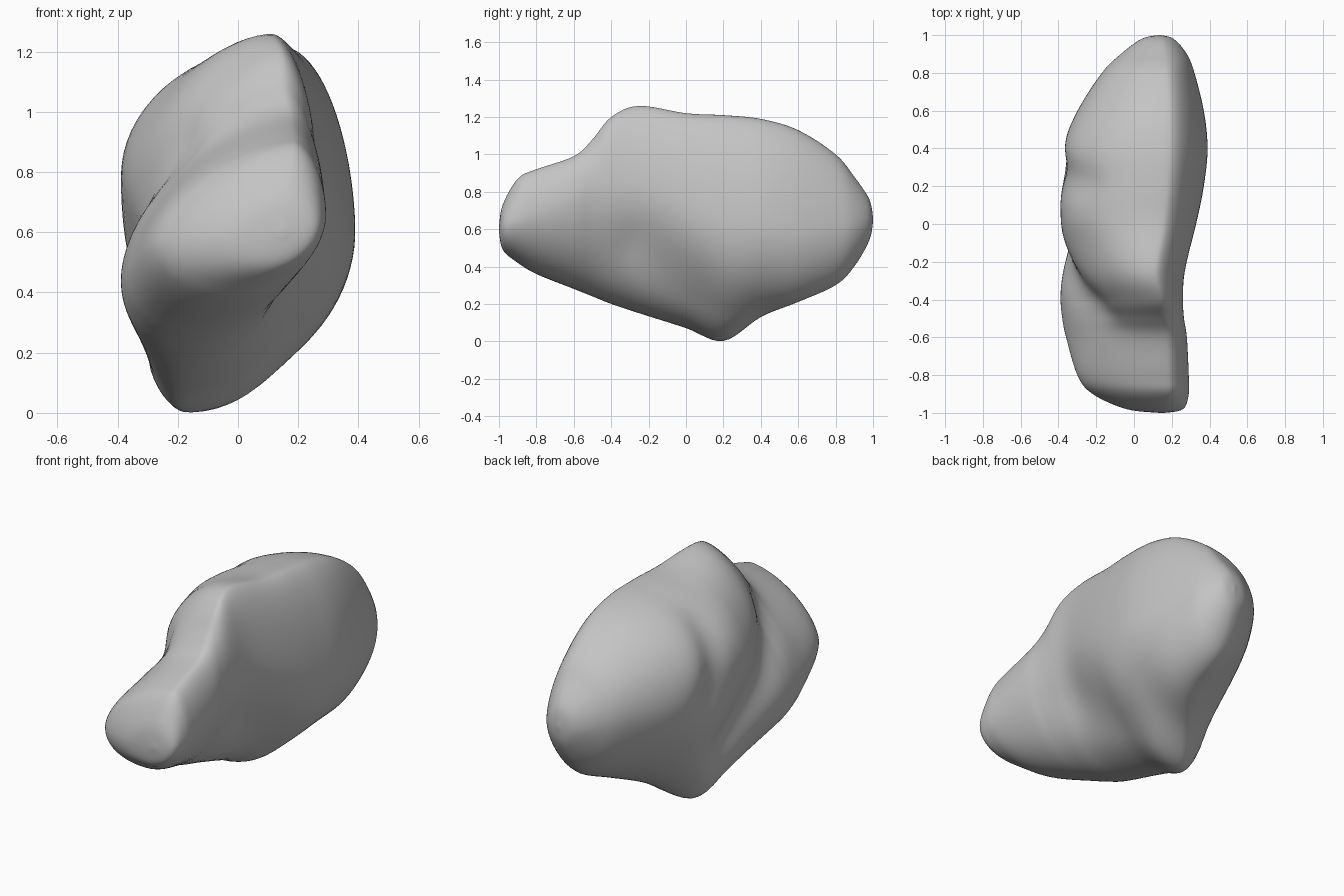
import bpy, bmesh, math
from mathutils import Vector

cube = bpy.data.objects.get("Cube")
if cube:
    bpy.data.objects.remove(cube)

SEGMENTS, STEPS = 80, 6

# Stations from front to back:
# y, left x, right x, low z, high z, crest x, keel x, left z, right z
stations = [
    (-1, .14, .16, .59, .61, .15, .15, .6, .6),
    (-.98, -.04, .26, .49, .73, .16, .1, .58, .62),
    (-.9, -.22, .29, .42, .87, .18, .02, .56, .65),
    (-.8, -.3, .29, .36, .92, .18, -.03, .55, .68),
    (-.6, -.36, .28, .28, .99, .17, -.1, .48, .75),
    (-.5, -.38, .265, .24, 1.08, .15, -.13, .45, .78),
    (-.4, -.39, .26, .2, 1.2, .14, -.15, .45, .8),
    (-.25, -.39, .27, .15, 1.26, .11, -.17, .53, .8),
    (0, -.39, .33, .07, 1.22, .15, -.18, .75, .7),
    (.2, -.39, .37, 0, 1.21, .17, -.16, .78, .62),
    (.4, -.38, .39, .13, 1.19, .18, -.02, .76, .6),
    (.6, -.3, .37, .21, 1.13, .18, .1, .72, .58),
    (.8, -.17, .32, .3, 1, .17, .12, .7, .6),
    (.9, -.07, .28, .4, .88, .16, .12, .67, .62),
    (.98, .04, .21, .54, .76, .14, .13, .65, .65),
    (1, .13, .14, .64, .66, .13, .13, .65, .65),
]

# Soft grooves: side, start (y, z), end (y, z), width, depth
grooves = [
    (-1, (-.42, .85), (.1, .35), .13, .07),
    (-1, (.22, 1.05), (.32, .7), .1, .035),
    (1, (-.25, .5), (.2, .12), .16, .04),
]


def blend(a, b, c, d, t):
    """Smooth curve from b to c."""
    return b + .5 * t * (c - a + t * (2 * a - 5 * b + 4 * c - d + t * (3 * (b - c) + d - a)))


def ramp(y, start, end):
    return max(0, min(1, (y - start) / (end - start)))


def groove_depth(side, start, end, width, depth, y, z):
    a, p = Vector(start), Vector((y, z))
    run = Vector(end) - a
    t = max(0, min(1, (p - a).dot(run) / run.length_squared))
    return -side * depth * math.exp(-((p - a - run * t).length / width) ** 2)


def ring(row):
    """Rounded section with a crest, a keel and two flanks."""
    y, left, right, low, high, crest, keel, left_z, right_z = row
    points = []
    for i in range(SEGMENTS):
        angle = math.tau * (i + .5) / SEGMENTS
        c, s = math.cos(angle), math.sin(angle)
        if s > 0:
            power = 1.8 if c > 0 else 1.6 + .5 * ramp(y, -.4, 0)
        else:
            power = 1.9 if c > 0 else 2.2 - .5 * ramp(y, 0, .3)
        mid, tip = (crest, high) if s > 0 else (keel, low)
        side, side_z = (right, right_z) if c > 0 else (left, left_z)
        x = mid + (side - mid) * abs(c) ** (2 / power)
        z = side_z + (tip - side_z) * abs(s) ** (2 / power)
        for g in grooves:
            if g[0] * c > 0:
                x += groove_depth(*g, y, z) * min(1, abs(c) * 1.5)
        points.append((x, y, z))
    return points


# Loft the body
bm = bmesh.new()
rings = []
for k in range(len(stations) - 1):
    picks = [stations[max(0, min(len(stations) - 1, k + o))] for o in (-1, 0, 1, 2)]
    for j in range(STEPS):
        row = [blend(*values, j / STEPS) for values in zip(*picks)]
        rings.append([bm.verts.new(p) for p in ring(row)])
rings.append([bm.verts.new(p) for p in ring(stations[-1])])
for a, b in zip(rings, rings[1:]):
    for i in range(SEGMENTS):
        n = (i + 1) % SEGMENTS
        bm.faces.new((a[i], a[n], b[n], b[i]))
bm.faces.new(rings[0])
bm.faces.new(rings[-1])
for _ in range(2):
    bmesh.ops.smooth_vert(bm, verts=bm.verts, factor=.25, use_axis_x=True, use_axis_z=True)
bmesh.ops.recalc_face_normals(bm, faces=bm.faces)

mesh = bpy.data.meshes.new("boulder")
bm.to_mesh(mesh)
bm.free()
boulder = bpy.data.objects.new("boulder", mesh)
bpy.context.collection.objects.link(boulder)

# Grey stone
stone = bpy.data.materials.new("grey stone")
stone.use_nodes = True
colour = (.55, .55, .55, 1)
stone.diffuse_color = colour
stone.node_tree.nodes["Principled BSDF"].inputs["Base Color"].default_value = colour
mesh.materials.append(stone)

bpy.context.view_layer.objects.active = boulder
boulder.select_set(True)
bpy.ops.object.shade_smooth_by_angle(angle=math.radians(60))
